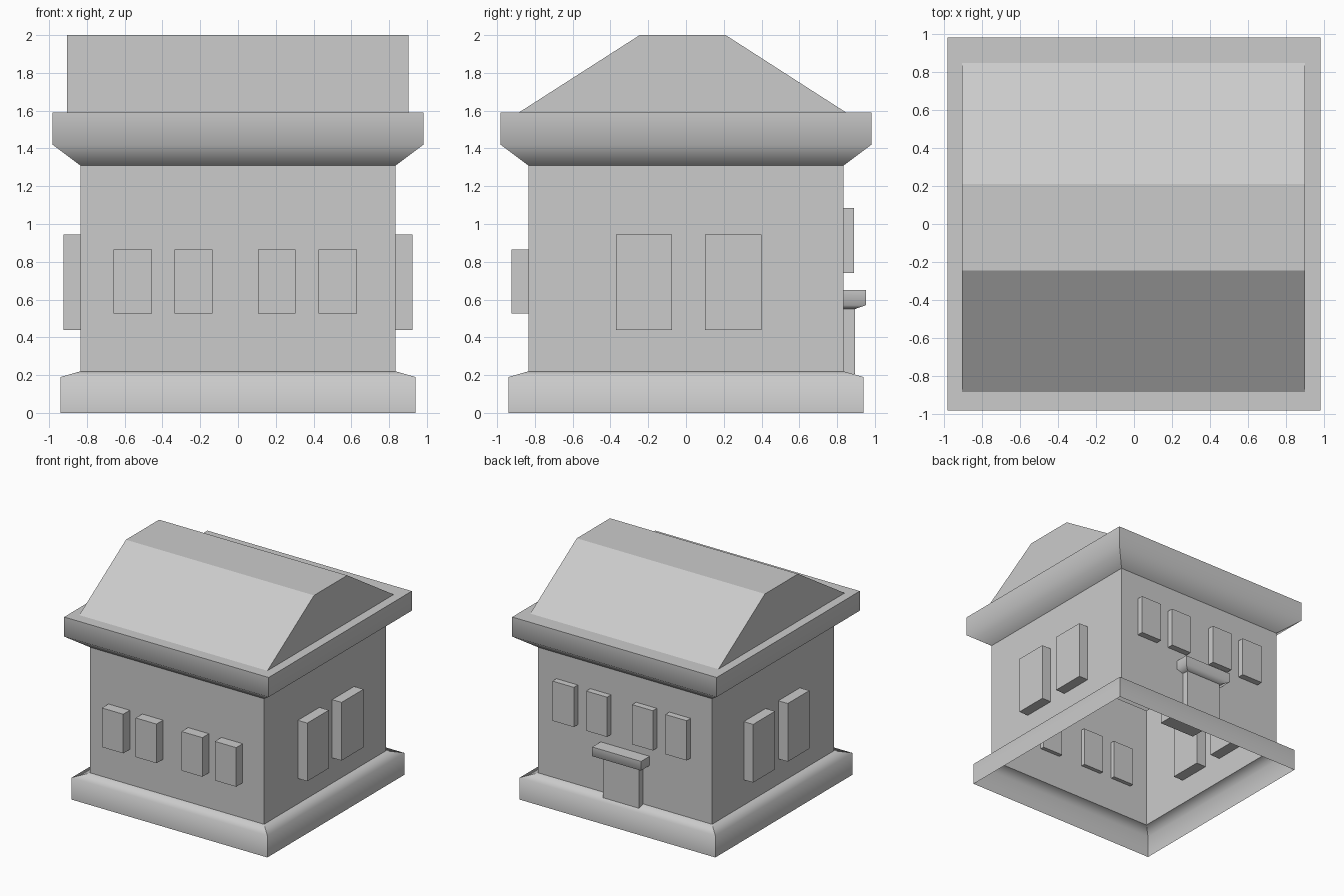
import bpy, bmesh

if "Cube" in bpy.data.objects:
    bpy.data.objects.remove(bpy.data.objects["Cube"])


def stack(name, rings, closed_bottom=True, smooth_rings=()):
    """Loft rectangular rings (z, x0, x1, y0, y1); edges are sharp except the listed rings."""
    bm = bmesh.new()
    loops = [[bm.verts.new((x, y, z)) for x, y in ((x0, y0), (x1, y0), (x1, y1), (x0, y1))]
             for z, x0, x1, y0, y1 in rings]
    for low, high in zip(loops, loops[1:]):
        for i in range(4):
            j = (i + 1) % 4
            bm.faces.new((low[i], low[j], high[j], high[i]))
    bm.faces.new(loops[-1])
    if closed_bottom:
        bm.faces.new(loops[0][::-1])
    for f in bm.faces:
        f.smooth = True
    soft = [set(loops[k]) for k in smooth_rings]
    for e in bm.edges:
        e.smooth = any(set(e.verts) <= s for s in soft)
    mesh = bpy.data.meshes.new(name)
    bm.to_mesh(mesh)
    bm.free()
    obj = bpy.data.objects.new(name, mesh)
    bpy.context.collection.objects.link(obj)
    return obj


def box(name, x0, x1, y0, y1, z0, z1):
    return stack(name, [(z0, x0, x1, y0, y1), (z1, x0, x1, y0, y1)])


# Plinth, walls and eaves as one shell, open underneath
profile = [(0, .94), (.19, .94), (.22, .835), (1.31, .835), (1.42, .982), (1.59, .982)]
stack("house_shell", [(z, -r, r, -r, r) for z, r in profile],
      closed_bottom=False, smooth_rings=(1, 4))

# Flat-topped gable roof
stack("roof", [(1.59, -.905, .902, -.885, .848), (2.0, -.905, .902, -.245, .21)])

# Front and back windows: the back row is the front row turned around
for i, (a, b) in enumerate([(-.66, -.455), (-.335, -.135), (.105, .305), (.425, .63)]):
    box(f"front_window_{i}", a, b, -.925, -.80, .525, .865)
    box(f"back_window_{i}", -b, -a, .765, .89, .74, 1.085)

# Tall windows on both sides
for i, (a, b) in enumerate([(-.37, -.075), (.10, .40)]):
    box(f"right_window_{i}", .74, .925, a, b, .44, .945)
    box(f"left_window_{i}", -.925, -.74, a, b, .44, .945)

# Back door flaring into its canopy
stack("door_with_canopy", [(.205, -.173, .173, .55, .895),
                           (.55, -.173, .173, .55, .895),
                           (.57, -.235, .235, .50, .952),
                           (.65, -.235, .235, .50, .952)], smooth_rings=(2,))
